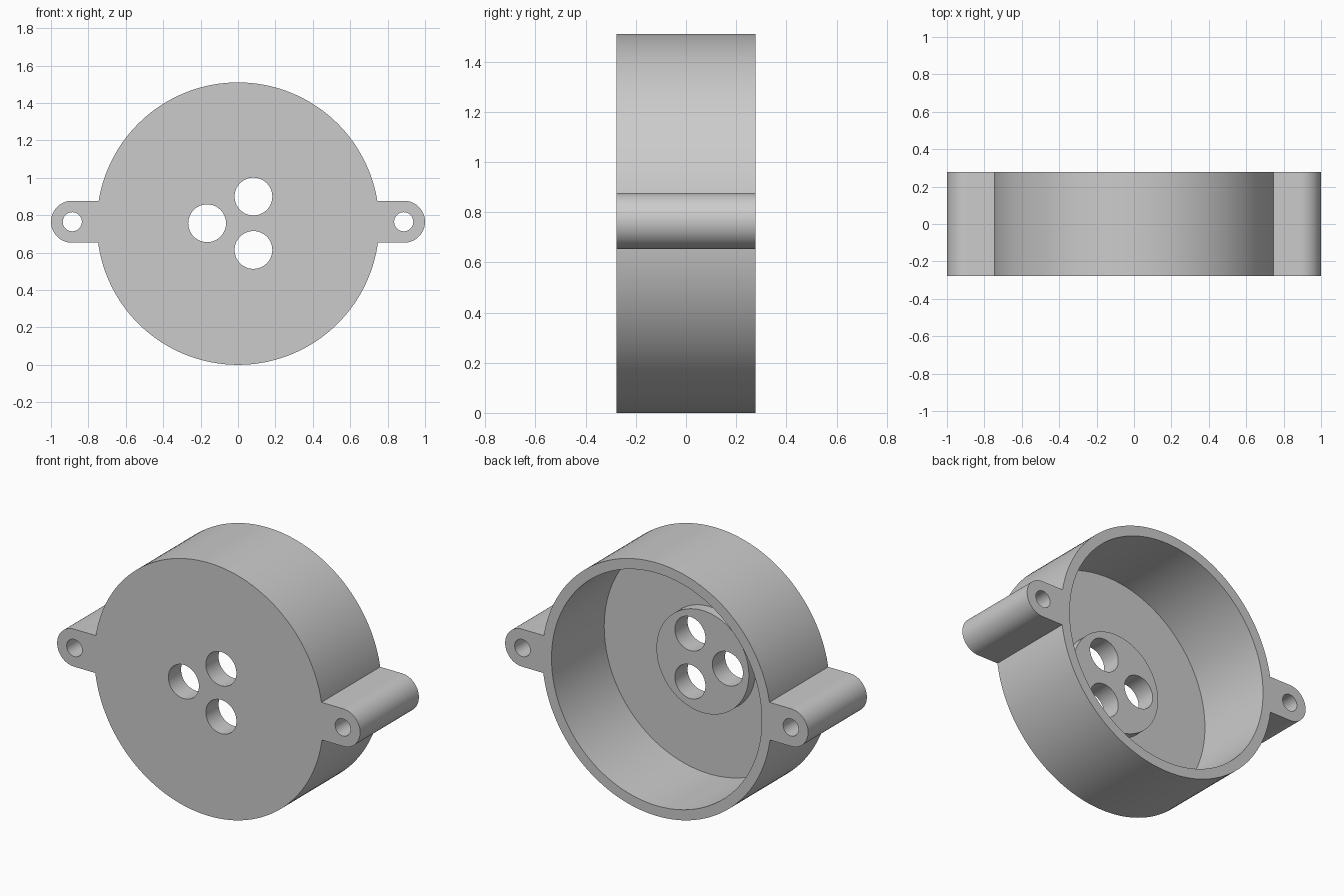
import bpy, bmesh, math

if "Cube" in bpy.data.objects:
    bpy.data.objects.remove(bpy.data.objects["Cube"])

CZ = 0.755            # height of the disc centre
TAB_Z = 0.765         # height of the ear centre line
FRONT, BACK = -0.277, 0.277

grey = bpy.data.materials.new("plain grey")
grey.diffuse_color = (0.6, 0.6, 0.6, 1)
grey.use_nodes = True
grey.node_tree.nodes["Principled BSDF"].inputs["Base Color"].default_value = grey.diffuse_color


def prism(name, outline, y0, y1):
    """Extrude an x-z outline from y0 to y1."""
    bm = bmesh.new()
    face = bm.faces.new([bm.verts.new((x, y0, z)) for x, z in outline])
    ext = bmesh.ops.extrude_face_region(bm, geom=[face])
    moved = [v for v in ext["geom"] if isinstance(v, bmesh.types.BMVert)]
    bmesh.ops.translate(bm, verts=moved, vec=(0, y1 - y0, 0))
    bmesh.ops.recalc_face_normals(bm, faces=bm.faces)
    mesh = bpy.data.meshes.new(name)
    bm.to_mesh(mesh)
    bm.free()
    mesh.materials.append(grey)
    ob = bpy.data.objects.new(name, mesh)
    bpy.context.collection.objects.link(ob)
    return ob


def circle(x, z, r, n):
    return [(x + r * math.cos(2 * math.pi * i / n),
             z + r * math.sin(2 * math.pi * i / n)) for i in range(n)]


def combine(target, tool, operation):
    """Apply a boolean and remove the tool."""
    mod = target.modifiers.new("combine", "BOOLEAN")
    mod.operation, mod.solver, mod.object = operation, "EXACT", tool
    bpy.context.view_layer.objects.active = target
    bpy.ops.object.modifier_apply(modifier=mod.name)
    bpy.data.objects.remove(tool)


# round housing
housing = prism("housing", circle(0, CZ, 0.755, 144), FRONT, BACK)

# rounded mounting ears on both sides
for s in (-1, 1):
    r, cx = 0.112, 0.888
    arc = [(s * (cx + r * math.cos(a)), TAB_Z + r * math.sin(a))
           for a in (math.pi * (i / 32 - 0.5) for i in range(33))]
    ear = prism("ear", [(s * 0.6, TAB_Z - r)] + arc + [(s * 0.6, TAB_Z + r)], FRONT, BACK)
    combine(housing, ear, "UNION")

# cavity open at the back, with a raised pad on its floor
combine(housing, prism("cavity", circle(0, CZ, 0.694, 144), -0.22, 0.4), "DIFFERENCE")
combine(housing, prism("pad", circle(0, CZ, 0.305, 96), -0.25, -0.157), "UNION")

# three large holes through the pad, and one screw hole in each ear
holes = [(0.165 * math.cos(a), CZ + 0.002 + 0.165 * math.sin(a), 0.101)
         for a in (math.pi / 3, math.pi, -math.pi / 3)]
holes += [(s * 0.886, TAB_Z, 0.051) for s in (-1, 1)]
for x, z, r in holes:
    combine(housing, prism("hole", circle(x, z, r, 48), -0.5, 0.5), "DIFFERENCE")

# smooth curved walls, crisp rims
bpy.ops.object.select_all(action="DESELECT")
housing.select_set(True)
bpy.context.view_layer.objects.active = housing
bpy.ops.object.shade_smooth_by_angle(angle=math.radians(30))
